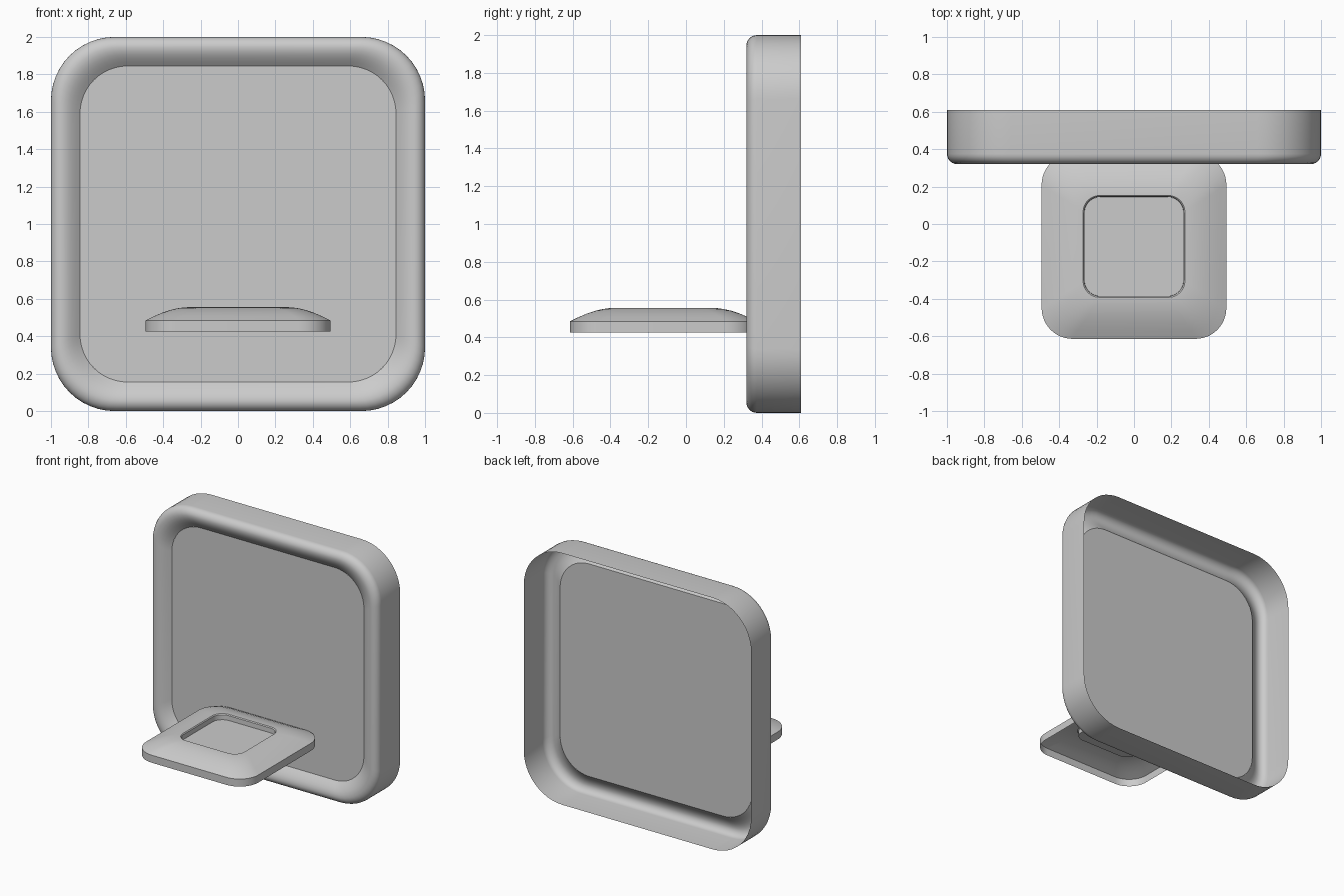
import bpy, bmesh, math
from mathutils import Vector

if "Cube" in bpy.data.objects:
    bpy.data.objects.remove(bpy.data.objects["Cube"])


def rounded_square(half, radius, seg=12):
    """Outline of a rounded square, anticlockwise, centred on the origin."""
    pts = []
    c = half - radius
    for q in range(4):
        a0 = q * math.pi / 2
        cx = c if q in (0, 3) else -c
        cy = c if q in (0, 1) else -c
        for i in range(seg + 1):
            a = a0 + i / seg * math.pi / 2
            pts.append((cx + radius * math.cos(a), cy + radius * math.sin(a)))
    return pts


def shell(name, half, radius, shrink, profile, place, cap=False):
    """Thin open shell: profile is (inset, height) from the outer rim inwards."""
    bm = bmesh.new()
    rings = []
    for inset, h in profile:
        outline = rounded_square(half - inset, radius - shrink * inset)
        rings.append([bm.verts.new(place(u, v, h)) for u, v in outline])
    for a, b in zip(rings, rings[1:]):
        n = len(a)
        for i in range(n):
            j = (i + 1) % n
            bm.faces.new((a[i], a[j], b[j], b[i]))
    if cap:
        bm.faces.new(rings[-1])
    me = bpy.data.meshes.new(name)
    bm.to_mesh(me)
    bm.free()
    ob = bpy.data.objects.new(name, me)
    bpy.context.collection.objects.link(ob)
    bpy.ops.object.select_all(action='DESELECT')
    ob.select_set(True)
    bpy.context.view_layer.objects.active = ob
    bpy.ops.object.shade_smooth_by_angle(angle=math.radians(32))
    return ob


def upright(u, v, h):
    return Vector((u, 0.61 - h, 1.0 + v))


def lying(u, v, h):
    return Vector((u, -0.12 + v, h))


# upright tray: straight wall, rounded lip, soft slope down to the panel
lip = [(0.0, 0.0), (0.0, 0.235)]
for i in range(1, 7):
    a = i / 6 * math.pi / 2
    lip.append((0.055 * (1 - math.cos(a)), 0.235 + 0.055 * math.sin(a)))
lip += [(0.075, 0.287), (0.095, 0.279), (0.115, 0.267), (0.135, 0.252), (0.155, 0.235)]
shell("back_frame", 1.0, 0.34, 0.55, lip, upright)

# flat panel inside the upright tray
shell("back_panel", 0.845, 0.255, 0.0, [(0.0, 0.235)], upright, cap=True)

# seat: thin edge, domed top border, and a wall down into the recess
seat = [(0.0, 0.425), (0.0, 0.485), (0.045, 0.507), (0.09, 0.526), (0.135, 0.541),
        (0.175, 0.55), (0.205, 0.554), (0.222, 0.555), (0.228, 0.548), (0.229, 0.51)]
shell("seat_border", 0.494, 0.165, 0.35, seat, lying)

# floor of the seat recess
shell("seat_recess_floor", 0.265, 0.085, 0.0, [(0.0, 0.51)], lying, cap=True)
